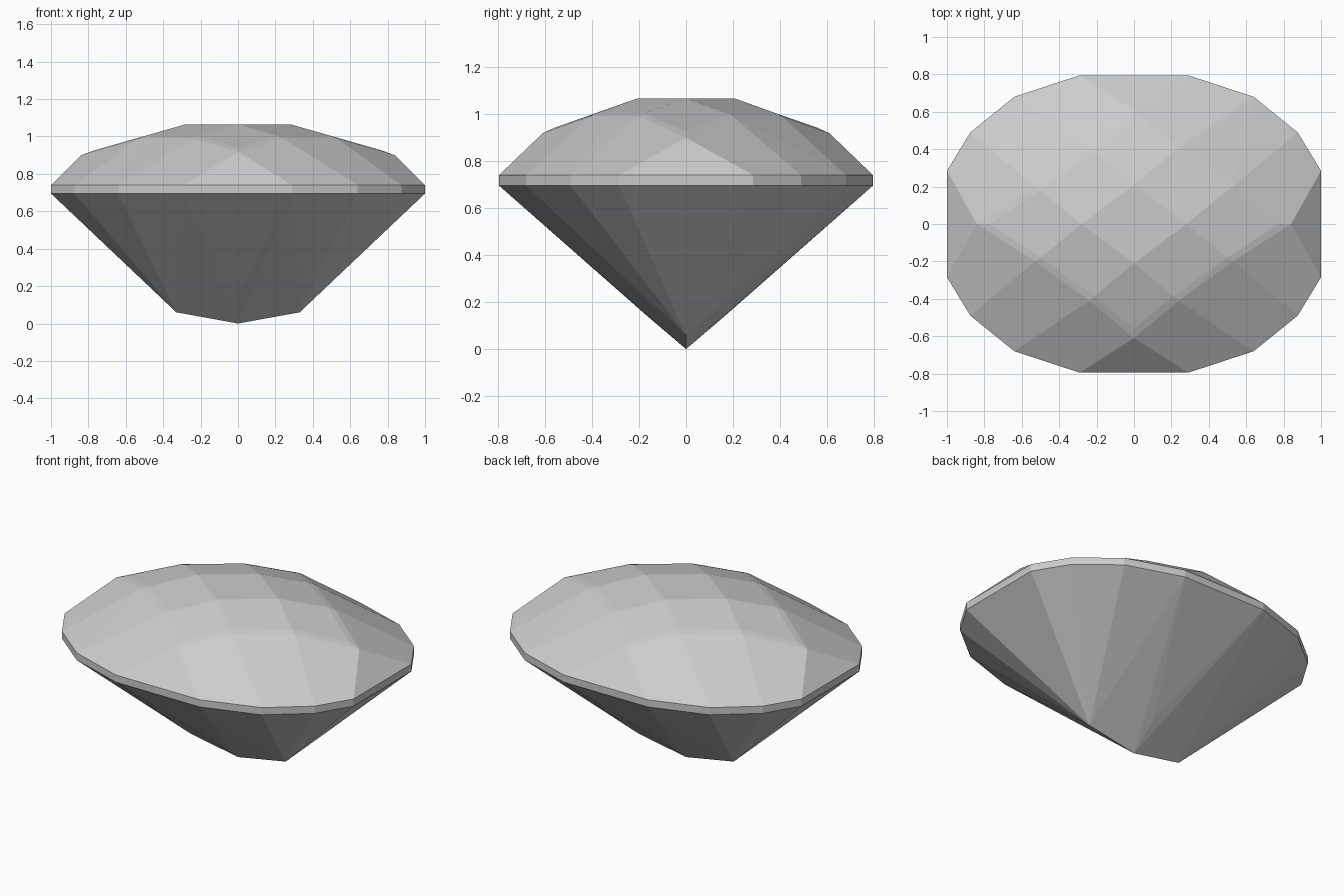
import bpy, bmesh, math

cube = bpy.data.objects.get("Cube")
if cube:
    bpy.data.objects.remove(cube, do_unlink=True)

# One pale grey stone
stone = bpy.data.materials.new("pale_grey_stone")
stone.use_nodes = True
grey = (0.6, 0.6, 0.6, 1)
stone.diffuse_color = grey
stone.node_tree.nodes["Principled BSDF"].inputs["Base Color"].default_value = grey

GIRDLE_LOW, GIRDLE_HIGH, TABLE = 0.695, 0.74, 1.065
OUTLINE = [(0.29, 0.795), (0.64, 0.68), (0.875, 0.49), (1.0, 0.285)]


def mirrored(points):
    """Copy quarter points into all four quarters."""
    return {(sx * x, sy * y, z) for x, y, z in points for sx in (1, -1) for sy in (1, -1)}


def finish(name, bm):
    mesh = bpy.data.meshes.new(name)
    bm.to_mesh(mesh)
    bm.free()
    mesh.materials.append(stone)
    obj = bpy.data.objects.new(name, mesh)
    bpy.context.collection.objects.link(obj)


def faceted_shell(name, points, open_side):
    """Convex faceted shell, left open towards the girdle."""
    bm = bmesh.new()
    for p in sorted(mirrored(points)):
        bm.verts.new(p)
    bmesh.ops.convex_hull(bm, input=bm.verts[:])
    bmesh.ops.recalc_face_normals(bm, faces=bm.faces[:])
    level = GIRDLE_HIGH if open_side < 0 else GIRDLE_LOW
    caps = [f for f in bm.faces if all(abs(v.co.z - level) < 1e-4 for v in f.verts)]
    bmesh.ops.delete(bm, geom=caps, context="FACES")
    bmesh.ops.dissolve_limit(bm, angle_limit=math.radians(1.5),
                             verts=bm.verts[:], edges=bm.edges[:])
    finish(name, bm)


def ring(z):
    return [(x, y, z) for x, y in OUTLINE]


# Crown: diamond table, upper facets, narrow break facets, lower facets
table = [(0.28, 0, TABLE), (0, 0.21, TABLE)]
upper = [(0, 0.56, 0.941), (0.21, 0.385, 1.002), (0.5, 0.18, 1.002), (0.77, 0, 0.925)]
lower = [(0, 0.61, 0.918), (0.24, 0.41, 0.989), (0.53, 0.2, 0.989), (0.84, 0, 0.899)]
faceted_shell("crown", table + upper + lower + ring(GIRDLE_HIGH), -1)

# Pavilion: facets falling to a short keel
keel = [(0, 0, 0), (0.33, 0, 0.06), (0, 0.17, 0.145)]
faceted_shell("pavilion", keel + ring(GIRDLE_LOW), 1)

# Girdle: upright band around the widest outline
bm = bmesh.new()
loop = sorted(mirrored(ring(GIRDLE_LOW)), key=lambda p: math.atan2(p[1], p[0]))
low = [bm.verts.new(p) for p in loop]
high = [bm.verts.new((x, y, GIRDLE_HIGH)) for x, y, z in loop]
for i in range(len(loop)):
    j = (i + 1) % len(loop)
    bm.faces.new((low[i], low[j], high[j], high[i]))
finish("girdle", bm)
